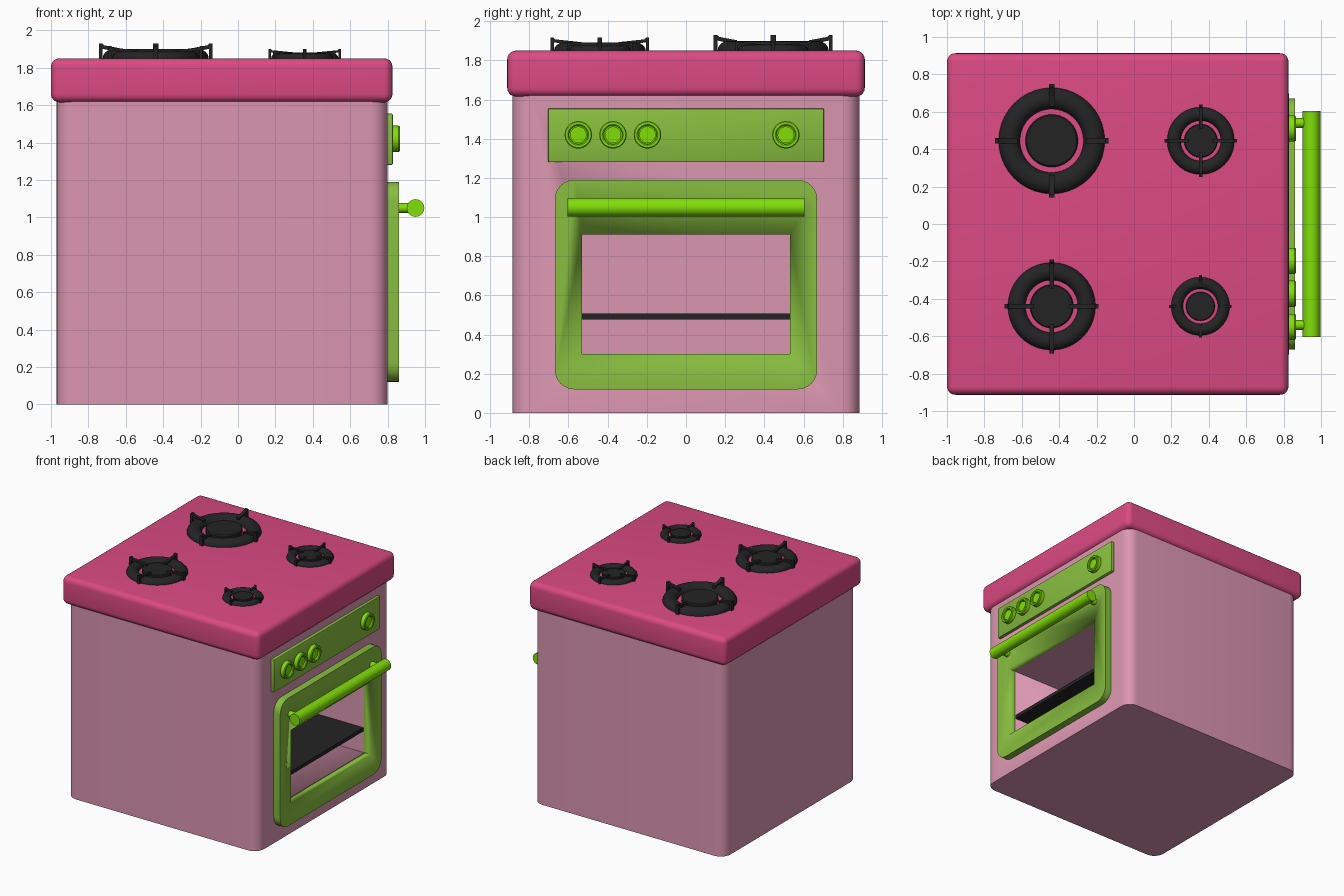
import bpy, bmesh, math
from mathutils import Matrix, Vector

if "Cube" in bpy.data.objects:
    bpy.data.objects.remove(bpy.data.objects["Cube"])


def material(name, rgb):
    m = bpy.data.materials.new(name)
    lin = [c / 12.92 if c <= 0.04045 else ((c + 0.055) / 1.055) ** 2.4 for c in rgb]
    m.diffuse_color = (*lin, 1)
    m.use_nodes = True
    m.node_tree.nodes["Principled BSDF"].inputs["Base Color"].default_value = m.diffuse_color
    return m


PINK = material("dusty pink", (0.86, 0.59, 0.69))
ROSE = material("deep rose", (0.86, 0.29, 0.51))
GREEN = material("leaf green", (0.535, 0.745, 0.25))
LIME = material("bright lime", (0.51, 0.87, 0.04))
BLACK = material("charcoal", (0.14, 0.14, 0.145))


def finish(name, bm, mat, angle=35):
    bmesh.ops.recalc_face_normals(bm, faces=bm.faces)
    me = bpy.data.meshes.new(name)
    bm.to_mesh(me)
    bm.free()
    ob = bpy.data.objects.new(name, me)
    bpy.context.collection.objects.link(ob)
    me.materials.append(mat)
    bpy.ops.object.select_all(action='DESELECT')
    ob.select_set(True)
    bpy.context.view_layer.objects.active = ob
    bpy.ops.object.shade_smooth_by_angle(angle=math.radians(angle))
    return ob


def box_bm(lo, hi):
    bm = bmesh.new()
    lo, hi = Vector(lo), Vector(hi)
    bmesh.ops.create_cube(bm, size=1, matrix=Matrix.Translation((lo + hi) / 2) @ Matrix.Diagonal((*(hi - lo), 1)))
    return bm


def box(name, lo, hi, mat, bevel=0, axis=None, seg=5):
    """Box with all edges, or only those along one axis, rounded."""
    bm = box_bm(lo, hi)
    if bevel:
        edges = [e for e in bm.edges if axis is None or
                 abs((e.verts[0].co - e.verts[1].co).normalized()[axis]) > 0.9]
        bmesh.ops.bevel(bm, geom=edges, offset=bevel, segments=seg, profile=0.5, affect='EDGES')
    return finish(name, bm, mat)


def cut(ob, lo, hi):
    cutter = finish("cutter", box_bm(lo, hi), ob.data.materials[0])
    cutter.hide_render = True
    mod = ob.modifiers.new("cut", 'BOOLEAN')
    mod.operation, mod.solver, mod.object = 'DIFFERENCE', 'EXACT', cutter
    bpy.context.view_layer.objects.active = ob
    bpy.ops.object.modifier_apply(modifier=mod.name)
    bpy.data.objects.remove(cutter)


def lathe(name, profile, mat, place, closed=False, steps=40):
    """Spin (radius, height) points around z, then place the result."""
    bm = bmesh.new()
    vs = [bm.verts.new((r, 0, h)) for r, h in profile]
    es = [bm.edges.new(p) for p in zip(vs, vs[1:])]
    if closed:
        es.append(bm.edges.new((vs[-1], vs[0])))
    bmesh.ops.spin(bm, geom=vs + es, cent=(0, 0, 0), axis=(0, 0, 1), angle=2 * math.pi, steps=steps)
    bmesh.ops.remove_doubles(bm, verts=bm.verts, dist=1e-5)
    bmesh.ops.transform(bm, matrix=place, verts=bm.verts)
    return finish(name, bm, mat)


# Body with oven cavity
body = box("body", (-0.97, -0.885, 0), (0.80, 0.885, 1.66), PINK, 0.09, axis=2, seg=6)
cut(body, (-0.68, -0.53, 0.30), (1, 0.53, 0.91))

# Hob slab
box("hob_top", (-1, -0.913, 1.615), (0.826, 0.913, 1.85), ROSE, 0.045)

# Door frame with window opening
door = box("door_frame", (0.795, -0.67, 0.12), (0.86, 0.67, 1.19), GREEN, 0.10, axis=0, seg=6)
cut(door, (0.7, -0.53, 0.30), (1, 0.53, 0.91))

# Oven shelf
box("oven_shelf", (-0.68, -0.53, 0.477), (0.79, 0.53, 0.508), BLACK)

# Control panel
box("control_panel", (0.795, -0.705, 1.28), (0.828, 0.705, 1.555), GREEN, 0.008, seg=2)

# Knobs: raised rim, recess and centre button
to_x = Matrix.Rotation(math.pi / 2, 4, 'Y')
KNOB = [(0.07, 0), (0.07, 0.032), (0.065, 0.038), (0.053, 0.038), (0.047, 0.033),
        (0.047, 0.014), (0.042, 0.014), (0.042, 0.024), (0, 0.024)]
for i, y in enumerate((-0.55, -0.373, -0.197, 0.51)):
    lathe(f"knob_{i + 1}", KNOB, LIME, Matrix.Translation((0.827, y, 1.42)) @ to_x, steps=32)

# Door handle and its posts
to_y = Matrix.Rotation(math.pi / 2, 4, 'X')
lathe("door_handle", [(0, -0.605), (0.047, -0.605), (0.047, 0.605), (0, 0.605)], LIME,
      Matrix.Translation((0.949, 0, 1.05)) @ to_y, steps=32)
for side in (-1, 1):
    lathe("handle_post", [(0, 0), (0.026, 0), (0.026, 0.09), (0, 0.09)], LIME,
          Matrix.Translation((0.855, side * 0.54, 1.05)) @ to_x, steps=24)


def burner(label, x, y, R, inner):
    """Ring, cap and four pan supports; inner is where the supports end."""
    place = Matrix.Translation((x, y, 1.848))
    minor, ring = 0.2 * R, []
    for k in range(16):
        a = 2 * math.pi * k / 16
        ring.append((0.79 * R + minor * math.cos(a), minor * 0.9 * math.sin(a)))
    lathe(f"{label}_ring", ring, BLACK, place, closed=True)
    cap = 0.49 * R
    lathe(f"{label}_cap", [(cap, -0.02), (cap, 0.1 * R), (cap * 0.95, 0.13 * R), (0, 0.13 * R)], BLACK, place)
    # Upright at the outer end, thin bar sloping down to the centre
    prof = [(1.06, -0.02), (1.06, 0.285), (1.0, 0.285), (0.96, 0.25), (inner, 0.19),
            (inner, 0.11), (0.99, 0.185), (0.99, -0.02)]
    bm = bmesh.new()
    w = 0.05 * R
    f = bm.faces.new([bm.verts.new((r * R, -w, h * R)) for r, h in prof])
    ext = bmesh.ops.extrude_face_region(bm, geom=[f])
    bmesh.ops.translate(bm, vec=(0, 2 * w, 0),
                        verts=[v for v in ext['geom'] if isinstance(v, bmesh.types.BMVert)])
    arm = bm.verts[:] + bm.edges[:] + bm.faces[:]
    for k in (1, 2, 3):
        d = bmesh.ops.duplicate(bm, geom=arm)
        bmesh.ops.rotate(bm, cent=(0, 0, 0), matrix=Matrix.Rotation(k * math.pi / 2, 3, 'Z'),
                         verts=[v for v in d['geom'] if isinstance(v, bmesh.types.BMVert)])
    bmesh.ops.transform(bm, matrix=place, verts=bm.verts)
    finish(f"{label}_pan_supports", bm, BLACK)


burner("large_burner", -0.44, 0.445, 0.287, 0.64)
burner("medium_burner", -0.44, -0.44, 0.237, 0.40)
burner("small_burner", 0.357, 0.445, 0.182, 0.35)
burner("simmer_burner", 0.355, -0.44, 0.158, 0.64)
